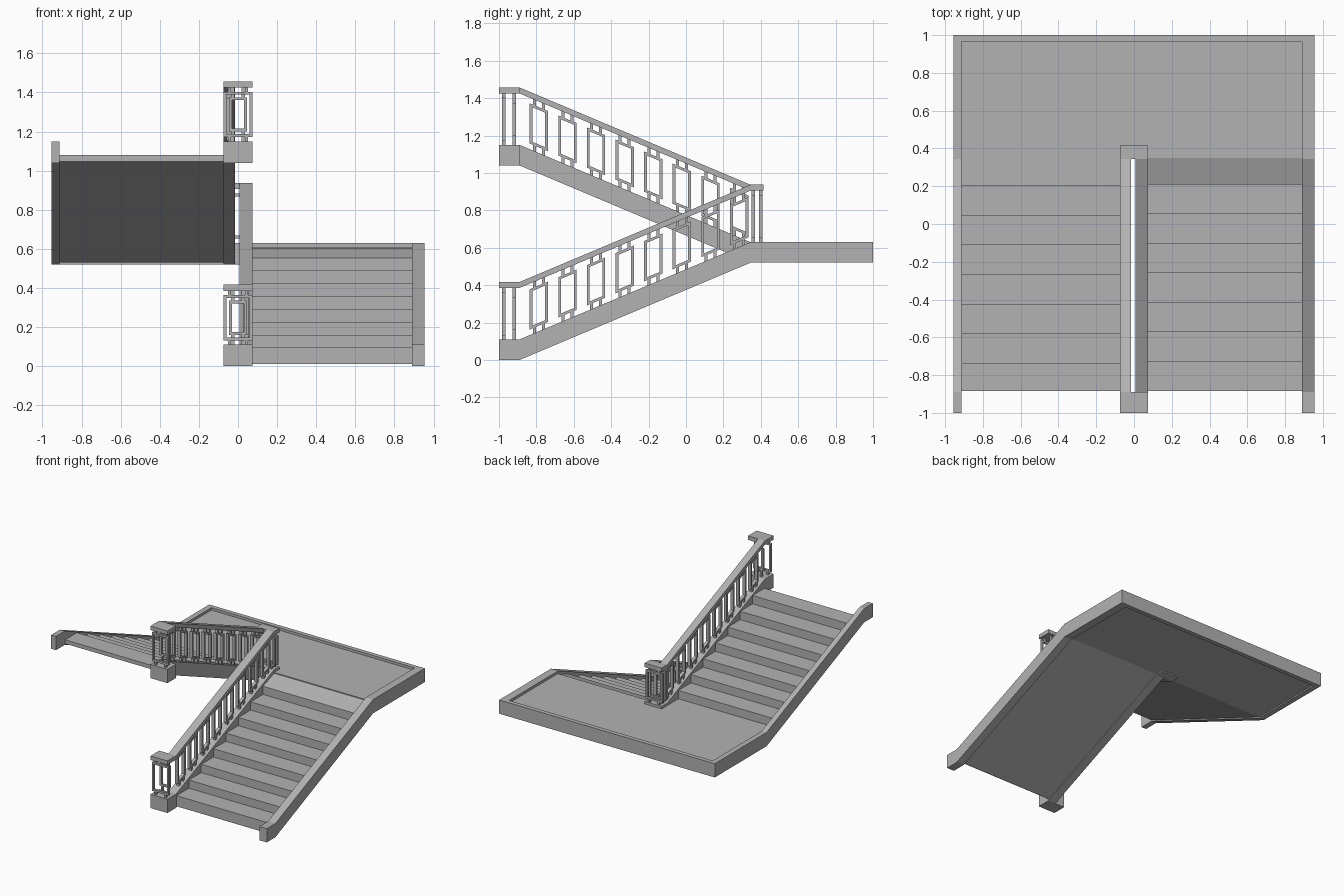
import bpy, bmesh

cube = bpy.data.objects.get("Cube")
if cube:
    bpy.data.objects.remove(cube, do_unlink=True)

GREY = (0.45, 0.45, 0.45, 1)
mat = bpy.data.materials.new("stone grey")
mat.use_nodes = True
mat.diffuse_color = GREY
mat.node_tree.nodes["Principled BSDF"].inputs["Base Color"].default_value = GREY

FRONT, FOOT, HEAD, BACK = -1.0, -0.89, 0.345, 1.0
LAND, CURB = 0.52, 0.11          # landing underside, stringer depth
RAIL_GAP, RAIL_T = 0.275, 0.032  # stringer to rail, rail thickness
BAR = 0.015


def build(name, prisms):
    """One object from side profiles (y, z), each extruded from x0 to x1."""
    bm = bmesh.new()
    for x0, x1, pts in prisms:
        face = bm.faces.new([bm.verts.new((x0, y, z)) for y, z in pts])
        ext = bmesh.ops.extrude_face_region(bm, geom=[face])
        moved = [v for v in ext["geom"] if isinstance(v, bmesh.types.BMVert)]
        bmesh.ops.translate(bm, verts=moved, vec=(x1 - x0, 0, 0))
    bmesh.ops.recalc_face_normals(bm, faces=bm.faces)
    mesh = bpy.data.meshes.new(name)
    bm.to_mesh(mesh)
    bm.free()
    mesh.materials.append(mat)
    obj = bpy.data.objects.new(name, mesh)
    bpy.context.collection.objects.link(obj)
    return obj


def box(x0, x1, y0, y1, z0, z1):
    return x0, x1, [(y0, z0), (y1, z0), (y1, z1), (y0, z1)]


def slanted(x0, x1, y0, y1, low, high):
    """Prism between two sloping lines, given as functions of y."""
    return x0, x1, [(y0, low(y0)), (y1, low(y1)), (y1, high(y1)), (y0, high(y0))]


def line(z_foot, lift):
    slope = (LAND - z_foot) / (HEAD - FOOT)
    return lambda y: z_foot + slope * (y - FOOT) + lift


def stringer(name, x0, x1, z_foot, end):
    pts = [(FRONT, z_foot), (FOOT, z_foot), (HEAD, LAND), (end, LAND),
           (end, LAND + CURB), (HEAD, LAND + CURB),
           (FOOT, z_foot + CURB), (FRONT, z_foot + CURB)]
    build(name, [(x0, x1, pts)])


def panels(name, xc, z_foot):
    """Row of sloping open frames on pairs of short pegs."""
    parts = []
    x0, x1 = xc - 0.0125, xc + 0.0125
    curb, rail = line(z_foot, CURB), line(z_foot, CURB + RAIL_GAP)
    f0, f1 = line(z_foot, CURB + 0.03), line(z_foot, CURB + RAIL_GAP - 0.03)
    g0, g1 = line(z_foot, CURB + 0.03 + BAR), line(z_foot, CURB + RAIL_GAP - 0.03 - BAR)
    for i in range(8):
        yc = -0.787 + 0.153 * i
        a, b = yc - 0.049, yc + 0.049
        parts += [slanted(x0, x1, a, a + BAR, f0, f1),
                  slanted(x0, x1, b - BAR, b, f0, f1),
                  slanted(x0, x1, a + BAR, b - BAR, f0, g0),
                  slanted(x0, x1, a + BAR, b - BAR, g1, f1)]
        for y in (yc - 0.024, yc + 0.024):
            parts += [slanted(x0, x1, y - 0.008, y + 0.008, curb, f0),
                      slanted(x0, x1, y - 0.008, y + 0.008, f1, rail)]
    build(name, parts)


def newel(name, y0, y1, z, rows):
    """Base block, cap and open frames facing the front."""
    top = z + CURB + RAIL_GAP
    build(name + "_base", [box(-0.075, 0.075, y0, y1, z, z + CURB)])
    build(name + "_cap", [box(-0.075, 0.075, y0, y1, top, top + RAIL_T)])
    parts = []
    for y, half, inset in rows:
        a, b = y - 0.009, y + 0.009
        lo, hi = z + CURB + inset, top - inset
        parts += [box(-half, -half + BAR, a, b, lo, hi),
                  box(half - BAR, half, a, b, lo, hi),
                  box(BAR - half, half - BAR, a, b, lo, lo + BAR),
                  box(BAR - half, half - BAR, a, b, hi - BAR, hi)]
        for x in (-0.6 * half, 0.6 * half):
            parts += [box(x - 0.008, x + 0.008, a, b, z + CURB, lo),
                      box(x - 0.008, x + 0.008, a, b, hi, top)]
    build(name + "_frames", parts)


def steps(name, x0, x1, z_foot, risers):
    """Stepped top with a smooth sloping underside; risers are (y, z below, z above)."""
    under = line(z_foot, 0.01)
    pts = [(0.37, LAND + 0.01), (HEAD, under(HEAD)), (-0.885, under(-0.885))]
    for y, below, above in risers:
        pts += [(y, below), (y, above)]
    pts.append((0.37, LAND + 0.09))
    build(name, [(x0, x1, pts)])


# Lower flight on the left, upper flight on the right
FLOOR, GOING, UP = LAND + 0.09, 0.1563, 0.0655
low = [(-0.885 + GOING * i, 0.01 if i == 0 else 0.03 + UP * i, 0.095 + UP * i)
       for i in range(8)]
low = [(y, b if i == 0 else low[i - 1][2], t) for i, (y, b, t) in enumerate(low)]
steps("lower_steps", 0.07, 0.895, 0.0, low)

RISE = 0.067
high = [(-0.885, 1.05, FLOOR + 7 * RISE)]
high += [(-0.735 + GOING * i, FLOOR + (7 - i) * RISE, FLOOR + (6 - i) * RISE)
         for i in range(7)]
steps("upper_steps", -0.915, -0.07, 1.04, high)

# Landing with raised rim
build("landing_floor", [box(-0.915, 0.895, 0.35, 0.97, LAND + 0.01, FLOOR)])
build("landing_back_rim", [box(-0.955, 0.955, 0.965, BACK, LAND, LAND + CURB)])

# Stringers
stringer("lower_outer_stringer", 0.89, 0.955, 0.0, BACK)
stringer("upper_outer_stringer", -0.955, -0.912, 1.04, BACK)
stringer("lower_inner_stringer", 0.008, 0.075, 0.0, 0.41)
stringer("upper_inner_stringer", -0.075, -0.016, 1.04, 0.41)

# Handrails and their frames
for name, x0, x1, z_foot in (("lower", 0.008, 0.075, 0.0), ("upper", -0.075, -0.016, 1.04)):
    build(name + "_handrail", [slanted(x0, x1, FOOT, HEAD,
                                       line(z_foot, CURB + RAIL_GAP),
                                       line(z_foot, CURB + RAIL_GAP + RAIL_T))])
    panels(name + "_rail_frames", (x0 + x1) / 2, z_foot)

# Newels
for name, z in (("lower_newel", 0.0), ("upper_newel", 1.04)):
    newel(name, FRONT, FOOT, z, ((-0.975, 0.073, 0.022), (-0.918, 0.045, 0.05)))
newel("landing_newel", HEAD, 0.415, LAND, ((0.36, 0.073, 0.022), (0.4, 0.073, 0.022)))
